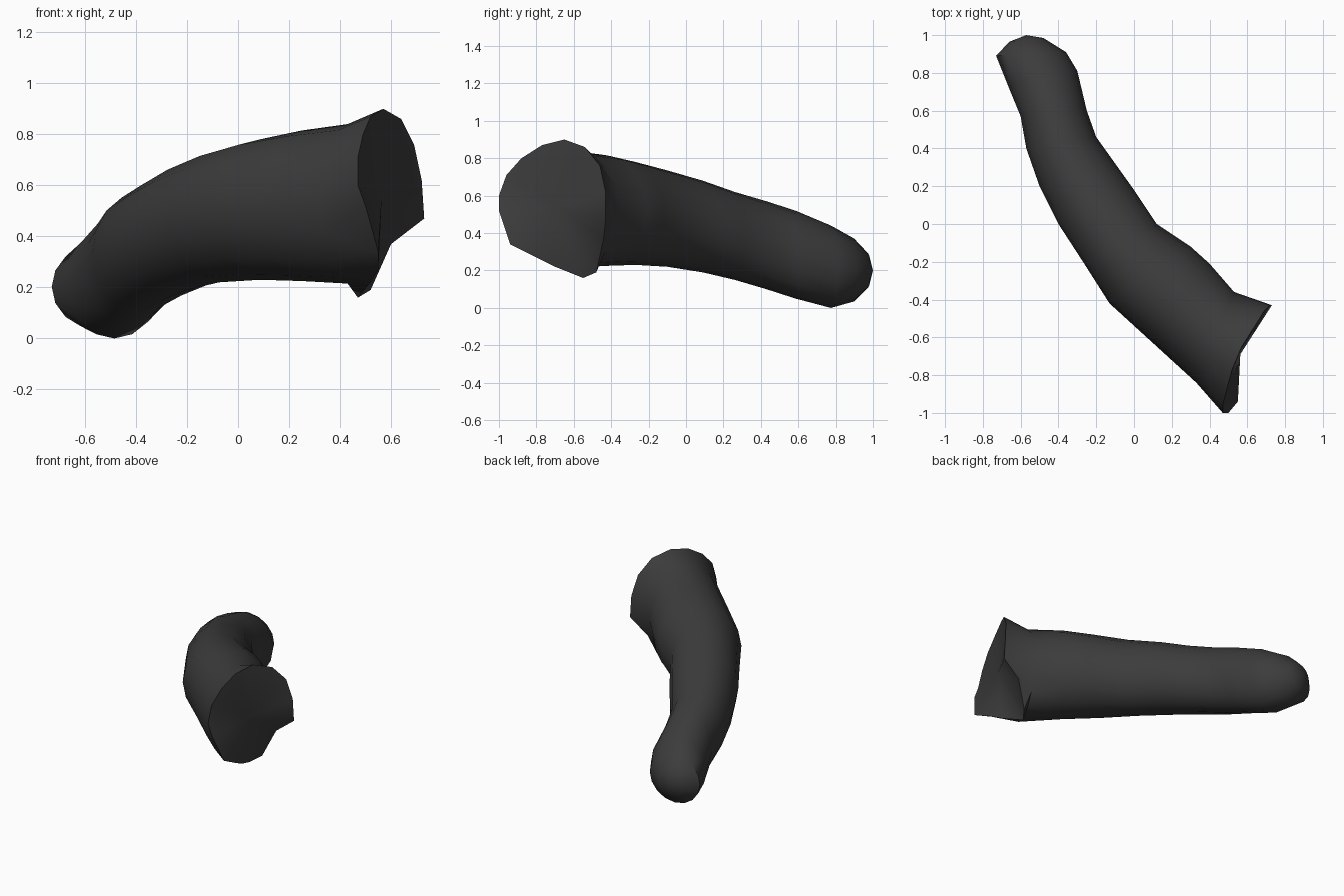
import bpy, bmesh, math
from mathutils import Vector

if "Cube" in bpy.data.objects:
    bpy.data.objects.remove(bpy.data.objects["Cube"])

N = 16
# sections from tip to base: left edge x,y, right edge x,y, top z, bottom z
sections = [
    (-0.66, 0.965, -0.48, 0.985, 0.29, 0.11),
    (-0.73, 0.89, -0.36, 0.91, 0.37, 0.035),
    (-0.67, 0.74, -0.30, 0.81, 0.44, 0.00),
    (-0.60, 0.57, -0.25, 0.60, 0.52, 0.05),
    (-0.57, 0.40, -0.20, 0.46, 0.57, 0.10),
    (-0.50, 0.20, -0.10, 0.32, 0.62, 0.15),
    (-0.40, 0.00, 0.00, 0.18, 0.68, 0.19),
    (-0.27, -0.20, 0.12, 0.00, 0.735, 0.22),
    (-0.13, -0.42, 0.30, -0.12, 0.78, 0.23),
    (0.10, -0.63, 0.40, -0.21, 0.815, 0.225),
    (0.33, -0.84, 0.53, -0.36, 0.84, 0.215),
]
# flared, slanted rim of the cut end
rim = [(.73, -.43, .47), (.72, -.43, .62), (.69, -.46, .76), (.64, -.54, .86),
       (.57, -.65, .90), (.52, -.77, .87), (.49, -.88, .80), (.47, -.96, .71),
       (.47, -1.0, .60), (.50, -1.0, .52), (.55, -.94, .34), (.55, -.80, .27),
       (.52, -.70, .22), (.47, -.55, .16), (.52, -.48, .19), (.60, -.44, .37)]

bm = bmesh.new()


def section_ring(lx, ly, rx, ry, top, bottom):
    mid = Vector((lx + rx, ly + ry, top + bottom)) / 2
    side = Vector((rx - lx, ry - ly, 0)) / 2
    up = Vector((0, 0, (top - bottom) / 2))
    angles = [2 * math.pi * i / N for i in range(N)]
    return [bm.verts.new(mid + side * math.cos(a) + up * math.sin(a)) for a in angles]


# tube skin
rings = [section_ring(*s) for s in sections]
rings.append([bm.verts.new(p) for p in rim])
for a, b in zip(rings, rings[1:]):
    for i in range(N):
        j = (i + 1) % N
        bm.faces.new((a[i], a[j], b[j], b[i]))

# rounded tip and capped cut end
tip = bm.verts.new((-0.57, 1.0, 0.2))
cap = bm.verts.new(sum((v.co for v in rings[-1]), Vector()) / N)
for i in range(N):
    j = (i + 1) % N
    bm.faces.new((tip, rings[0][j], rings[0][i]))
    bm.faces.new((cap, rings[-1][i], rings[-1][j]))
bmesh.ops.recalc_face_normals(bm, faces=bm.faces)

mesh = bpy.data.meshes.new("curved_finger")
bm.to_mesh(mesh)
bm.free()
finger = bpy.data.objects.new("curved_finger", mesh)
bpy.context.collection.objects.link(finger)

# dark grey colour
mat = bpy.data.materials.new("dark_grey")
mat.diffuse_color = (0.045, 0.045, 0.045, 1)
mat.use_nodes = True
mat.node_tree.nodes["Principled BSDF"].inputs["Base Color"].default_value = mat.diffuse_color
mesh.materials.append(mat)

# smooth skin, crisp rim
bpy.context.view_layer.objects.active = finger
finger.select_set(True)
bpy.ops.object.shade_smooth_by_angle(angle=math.radians(50))
